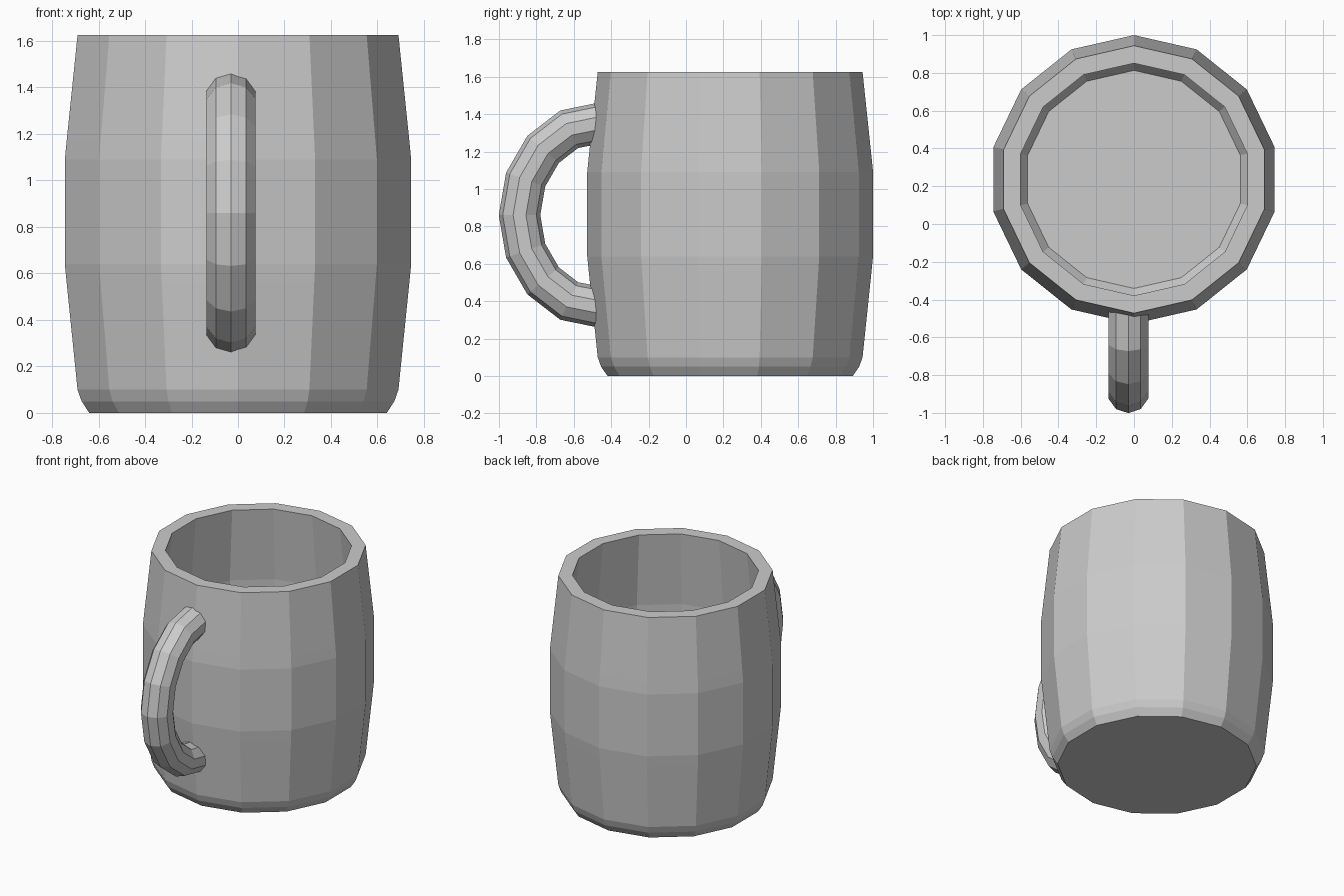
import bpy, bmesh
from math import sin, cos, pi, radians
from mathutils import Vector

default = bpy.data.objects.get("Cube")
if default:
    bpy.data.objects.remove(default, do_unlink=True)

grey = bpy.data.materials.new("plain_grey")
grey.use_nodes = True
colour = (0.6, 0.6, 0.6, 1)
grey.diffuse_color = colour
grey.node_tree.nodes["Principled BSDF"].inputs["Base Color"].default_value = colour


def skin_rings(name, rings):
    """Bridge a list of equal rings of points and cap both ends."""
    bm = bmesh.new()
    loops = [[bm.verts.new(p) for p in ring] for ring in rings]
    n = len(loops[0])
    for a, b in zip(loops, loops[1:]):
        for i in range(n):
            j = (i + 1) % n
            bm.faces.new((a[i], a[j], b[j], b[i]))
    bm.faces.new(loops[0])
    bm.faces.new(loops[-1])
    bmesh.ops.recalc_face_normals(bm, faces=bm.faces)
    mesh = bpy.data.meshes.new(name)
    bm.to_mesh(mesh)
    bm.free()
    mesh.materials.append(grey)
    obj = bpy.data.objects.new(name, mesh)
    bpy.context.collection.objects.link(obj)
    return obj


# Cup: barrel-shaped outer wall, flat rim, then the inner wall down to the floor
SIDES, CENTRE_Y = 14, 0.236
outer = [(0.656, 0), (0.69, 0.05), (0.708, 0.1), (0.756, 0.56), (0.764, 0.64),
         (0.764, 1.09), (0.756, 1.17), (0.708, 1.625)]
inner = [(0.615, 1.625), (0.662, 1.16), (0.669, 1.09), (0.669, 0.64),
         (0.662, 0.56), (0.618, 0.15), (0.577, 0.095)]


def cup_ring(r, z):
    angles = [2 * pi * i / SIDES for i in range(SIDES)]
    return [(r * sin(a), CENTRE_Y + r * cos(a), z) for a in angles]


skin_rings("cup_body", [cup_ring(r, z) for r, z in outer + inner])

# Handle: ten-sided tube swept along half an ellipse, ends sunk into the wall
TUBE_SIDES, TUBE_R = 10, 0.111
HANDLE_X, HANDLE_Y, HANDLE_Z = -0.03, -0.46, 0.86
REACH, HEIGHT, STEPS = 0.43, 0.497, 8


def tube_ring(centre, out):
    side = Vector((1, 0, 0))
    angles = [2 * pi * i / TUBE_SIDES for i in range(TUBE_SIDES)]
    return [centre + TUBE_R * (cos(a) * out + sin(a) * side) for a in angles]


rings = []
for i in range(STEPS + 1):
    t = radians(-90 + 180 * i / STEPS)
    centre = Vector((HANDLE_X, HANDLE_Y - REACH * cos(t), HANDLE_Z + HEIGHT * sin(t)))
    if i in (0, STEPS):
        centre.y += 0.025
    out = Vector((0, -cos(t) / REACH, sin(t) / HEIGHT)).normalized()
    rings.append(tube_ring(centre, out))
skin_rings("handle", rings)
